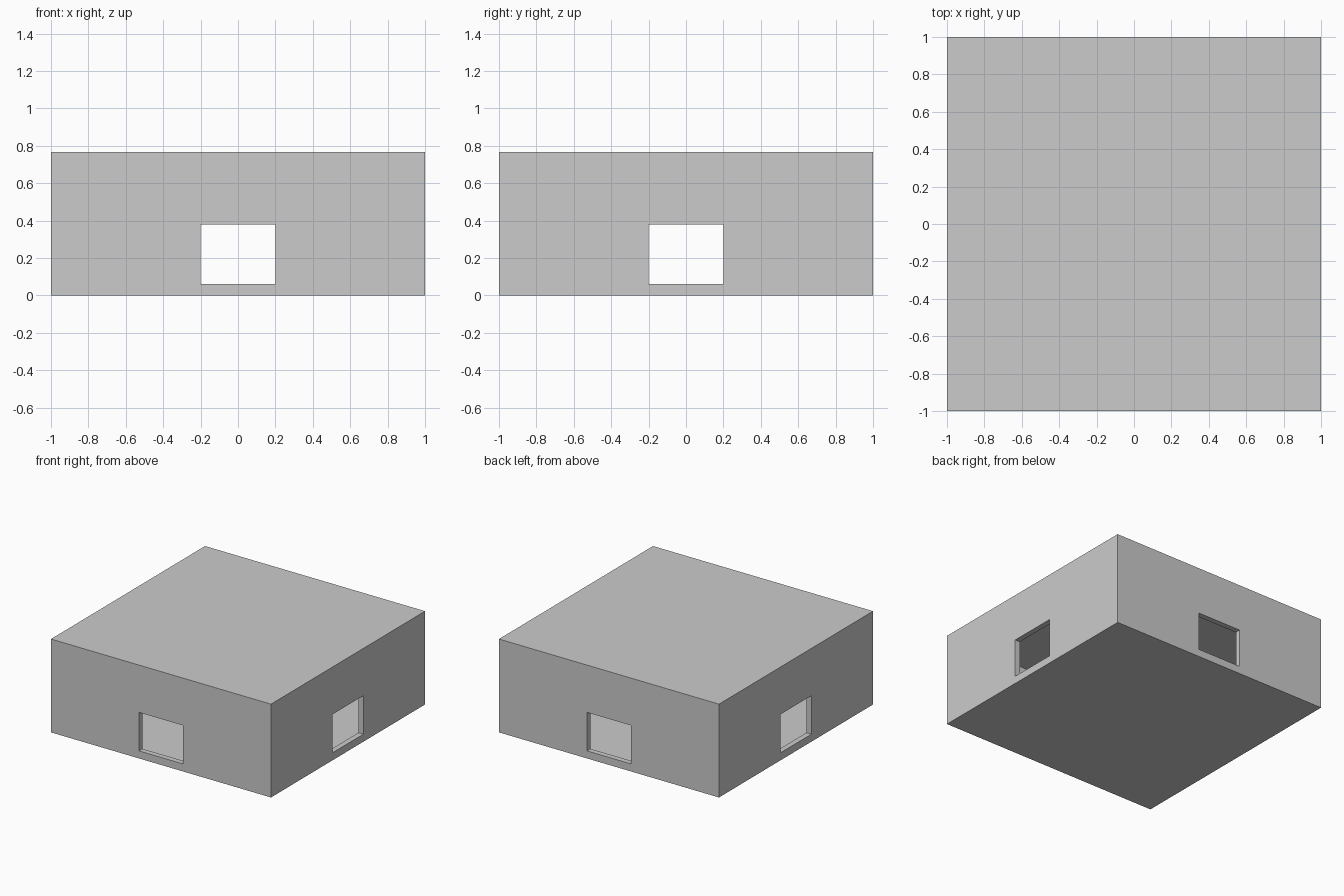
import bpy, bmesh
from math import pi
from mathutils import Matrix

if "Cube" in bpy.data.objects:
    bpy.data.objects.remove(bpy.data.objects["Cube"])

HEIGHT = 0.767           # overall height
WIN = (-0.2, 0.2, 0.062, 0.378)   # window x0, x1, z0, z1
REVEAL = 0.045           # depth of the window reveal


def ring(bm, x0, x1, z0, z1, y, turn):
    corners = ((x0, z0), (x1, z0), (x1, z1), (x0, z1))
    return [bm.verts.new(turn @ Matrix.Translation((x, y, z)).to_translation())
            for x, z in corners]


def bridge(bm, a, b):
    for i in range(4):
        j = (i + 1) % 4
        bm.faces.new((a[i], a[j], b[j], b[i]))


bm = bmesh.new()
rims = []

# Four walls, each with a window opening and an inward reveal
for k in range(4):
    turn = Matrix.Rotation(k * pi / 2, 4, 'Z')
    rim = ring(bm, -1, 1, 0, HEIGHT, -1, turn)
    opening = ring(bm, *WIN, -1, turn)
    inner = ring(bm, *WIN, -1 + REVEAL, turn)
    bridge(bm, rim, opening)
    bridge(bm, opening, inner)
    rims.append(rim)

# Floor and flat roof
bm.faces.new([r[0] for r in reversed(rims)])
bm.faces.new([r[3] for r in rims])

bmesh.ops.remove_doubles(bm, verts=bm.verts, dist=1e-4)
mesh = bpy.data.meshes.new("room_shell")
bm.to_mesh(mesh)
bm.free()
room = bpy.data.objects.new("room_shell", mesh)
bpy.context.collection.objects.link(room)
